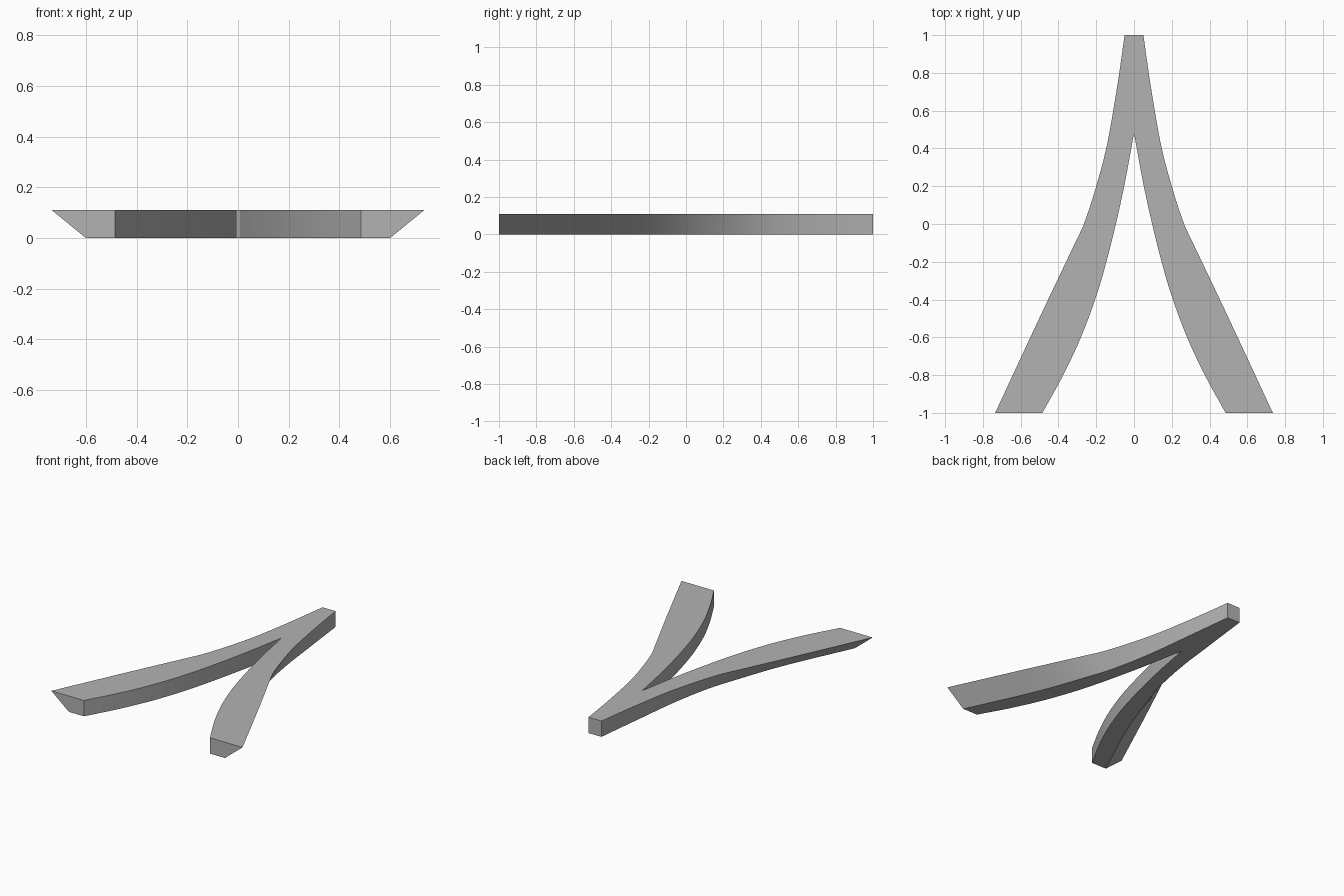
import bpy
import bmesh
import math

cube = bpy.data.objects.get("Cube")
if cube:
    bpy.data.objects.remove(cube)

HEIGHT = 0.11
CROTCH = 0.48

# Plan curves as (y, x) knots, front to back
OUTER_TOP = [(-1, .735), (-.5, .502), (-.1, .312), (0, .265), (.2, .2),
             (.4, .147), (.6, .11), (.8, .078), (1, .05)]
OUTER_BASE = [(-1, .6), (-.5, .372), (-.1, .228), (0, .196), (.2, .152),
              (.4, .12), (.6, .097), (.8, .073), (1, .05)]
INNER = [(-1, .485), (-.8, .375), (-.6, .281), (-.38, .199),
         (-.2, .146), (0, .096), (.2, .052), (CROTCH, 0)]


def curve_x(knots, y):
    """Smooth cubic interpolation through the knots."""
    def slope(i):
        a, b = knots[max(i - 1, 0)], knots[min(i + 1, len(knots) - 1)]
        return (b[1] - a[1]) / (b[0] - a[0])
    for i in range(len(knots) - 1):
        (y0, x0), (y1, x1) = knots[i], knots[i + 1]
        if y <= y1:
            h = y1 - y0
            t = (y - y0) / h
            s = t * t * (3 - 2 * t)
            return (x0 + (x1 - x0) * s + h * slope(i) * t * (1 - t) ** 2
                    - h * slope(i + 1) * t * t * (1 - t))
    return knots[-1][1]


# Cross-sections of the left half, with one exactly at the crotch
front = [-1 + (CROTCH + 1) * i / 30 for i in range(31)]
back = [CROTCH + (1 - CROTCH) * i / 10 for i in range(1, 11)]
bm = bmesh.new()
rings = []
for y in front + back:
    inner = curve_x(INNER, y) if y < CROTCH else 0
    section = [(inner, 0), (curve_x(OUTER_BASE, y), 0),
               (curve_x(OUTER_TOP, y), HEIGHT), (inner, HEIGHT)]
    rings.append([bm.verts.new((x, y, z)) for x, z in section])

# Skin: base, flaring outer wall, top, and inner wall up to the crotch
for n, (a, b) in enumerate(zip(rings, rings[1:])):
    for k in range(4 if n < len(front) - 1 else 3):
        j = (k + 1) % 4
        bm.faces.new((a[k], b[k], b[j], a[j]))
bm.faces.new(rings[0])
bm.faces.new(rings[-1][::-1])
bmesh.ops.recalc_face_normals(bm, faces=bm.faces)
top = max(bm.faces, key=lambda f: f.calc_center_median().z)
if top.normal.z < 0:
    bmesh.ops.reverse_faces(bm, faces=bm.faces)

mesh = bpy.data.meshes.new("forked_rail")
bm.to_mesh(mesh)
bm.free()
rail = bpy.data.objects.new("forked_rail", mesh)
bpy.context.collection.objects.link(rail)

# Plain grey finish
grey = bpy.data.materials.new("plain_grey")
grey.use_nodes = True
colour = (0.45, 0.45, 0.45, 1)
grey.diffuse_color = colour
grey.node_tree.nodes["Principled BSDF"].inputs["Base Color"].default_value = colour
mesh.materials.append(grey)

# Mirror to make the right leg, then shade the curved walls smooth
mirror = rail.modifiers.new("mirror", 'MIRROR')
mirror.use_clip = True
bpy.context.view_layer.objects.active = rail
rail.select_set(True)
bpy.ops.object.shade_smooth_by_angle(angle=math.radians(30))
